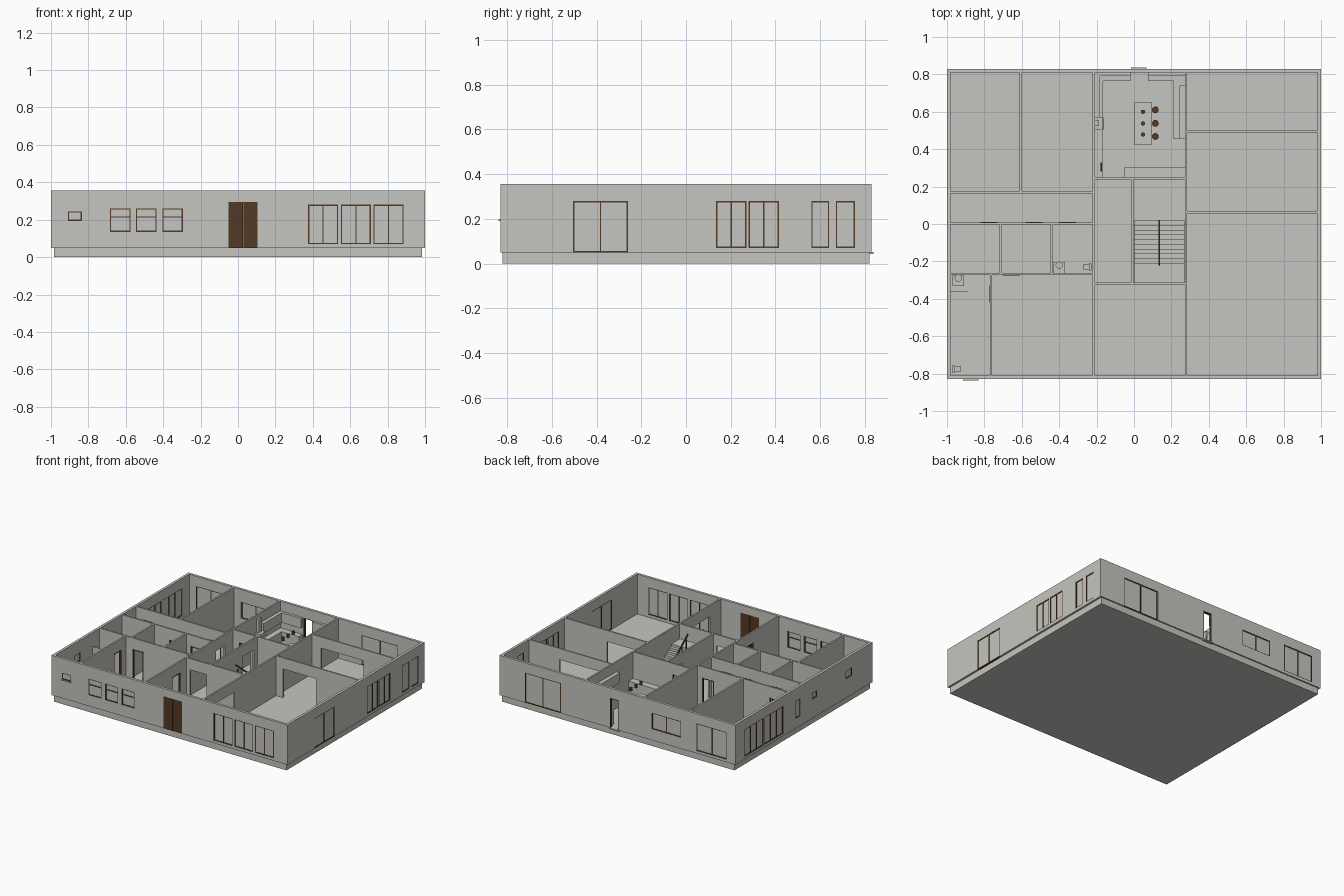
import bpy, bmesh, math
from mathutils import Matrix, Vector

if "Cube" in bpy.data.objects:
    bpy.data.objects.remove(bpy.data.objects["Cube"])


def material(name, rgb):
    m = bpy.data.materials.new(name)
    m.diffuse_color = (*rgb, 1)
    m.use_nodes = True
    m.node_tree.nodes["Principled BSDF"].inputs["Base Color"].default_value = m.diffuse_color
    return m


GREY = material("plaster_grey", (0.56, 0.56, 0.525))
BROWN = material("dark_wood", (0.085, 0.042, 0.018))
FLOOR, TOP, T = 0.05, 0.355, 0.02


def finish(name, bm, mat):
    me = bpy.data.meshes.new(name)
    bm.to_mesh(me)
    bm.free()
    ob = bpy.data.objects.new(name, me)
    me.materials.append(mat)
    bpy.context.collection.objects.link(ob)
    return ob


def add_box(bm, x0, x1, y0, y1, z0, z1):
    c = Vector(((x0 + x1) / 2, (y0 + y1) / 2, (z0 + z1) / 2))
    s = Matrix.Diagonal((abs(x1 - x0), abs(y1 - y0), abs(z1 - z0), 1))
    bmesh.ops.create_cube(bm, size=1, matrix=Matrix.Translation(c) @ s)


def boxes(name, mat, *items):
    bm = bmesh.new()
    for b in items:
        add_box(bm, *b)
    return finish(name, bm, mat)


def cylinder(name, mat, x, y, z0, z1, r, n=16):
    bm = bmesh.new()
    bmesh.ops.create_cone(bm, cap_ends=True, segments=n, radius1=r, radius2=r, depth=z1 - z0,
                          matrix=Matrix.Translation((x, y, (z0 + z1) / 2)))
    return finish(name, bm, mat)


def span(axis, pos, t, a, b, z0, z1):
    """Box running along an axis, centred on pos across it."""
    if axis == 'x':
        return (a, b, pos - t / 2, pos + t / 2, z0, z1)
    return (pos - t / 2, pos + t / 2, a, b, z0, z1)


def wall(name, axis, pos, a, b, t, holes=()):
    """Wall with rectangular holes (start, end, bottom, top)."""
    parts, at = [], a
    for s, e, z0, z1 in sorted(holes):
        parts.append((at, s, FLOOR, TOP))
        if z0 > FLOOR:
            parts.append((s, e, FLOOR, z0))
        parts.append((s, e, z1, TOP))
        at = e
    parts.append((at, b, FLOOR, TOP))
    boxes(name, GREY, *[span(axis, pos, t, *p) for p in parts])


def window(name, axis, pos, hole, mullions=1, transom=None):
    """Wooden frame bars around a plain recessed pane."""
    s, e, z0, z1 = hole
    w = 0.006
    boxes(name + "_pane", GREY, span(axis, pos, 0.01, s, e, z0, z1))
    xs = [s + (e - s - w) * i / (mullions + 1) for i in range(mullions + 2)]
    bars = [(x, x + w, z0, z1) for x in xs]
    bars += [(s, e, z0, z0 + w), (s, e, z1 - w, z1)]
    if transom:
        bars.append((s, e, transom - w / 2, transom + w / 2))
    boxes(name + "_frame", BROWN, *[span(axis, pos, 0.018, *b) for b in bars])


# foundation slab with the floor on top
boxes("foundation", GREY, (-0.985, 0.985, -0.82, 0.82, 0, FLOOR))

# outer walls: (hole, mullions, transom)
outer = {
    "front": ('x', -0.82, -1, 1, [
        ((-0.91, -0.835, 0.195, 0.245), 0, None),
        ((-0.685, -0.575, 0.135, 0.26), 0, 0.215),
        ((-0.545, -0.435, 0.135, 0.26), 0, 0.215),
        ((-0.405, -0.295, 0.135, 0.26), 0, 0.215),
        ((0.375, 0.535, 0.07, 0.28), 1, None),
        ((0.55, 0.71, 0.07, 0.28), 1, None),
        ((0.725, 0.885, 0.07, 0.28), 1, None)], (-0.05, 0.105, FLOOR, 0.295)),
    "back": ('x', 0.82, -1, 1, [
        ((-0.925, -0.67, 0.07, 0.28), 1, None),
        ((-0.54, -0.29, 0.135, 0.26), 1, None),
        ((0.48, 0.785, FLOOR, 0.28), 1, None)], (-0.01, 0.065, FLOOR, 0.28)),
    "right": ('y', 0.99, -0.81, 0.81, [
        ((-0.505, -0.26, FLOOR, 0.28), 1, None),
        ((0.135, 0.27, 0.07, 0.28), 1, None),
        ((0.28, 0.415, 0.07, 0.28), 1, None),
        ((0.56, 0.64, 0.07, 0.28), 0, None),
        ((0.67, 0.755, 0.07, 0.28), 0, None)], None),
    "left": ('y', -0.99, -0.81, 0.81, [
        ((0.25, 0.475, 0.07, 0.28), 2, None),
        ((0.49, 0.72, 0.07, 0.28), 2, None),
        ((0.05, 0.1, 0.125, 0.26), 0, None),
        ((-0.16, -0.10, 0.195, 0.245), 0, None),
        ((-0.58, -0.505, 0.195, 0.26), 0, None)], None),
}
for side, (axis, pos, a, b, wins, door) in outer.items():
    wall(side + "_wall", axis, pos, a, b, T, [w[0] for w in wins] + ([door] if door else []))
    for i, (hole, mull, tr) in enumerate(wins):
        window(f"{side}_window_{i + 1}", axis, pos, hole, mull, tr)

# front double door, back door frame, sills and step
boxes("front_door", BROWN, (-0.05, 0.027, -0.83, -0.812, FLOOR, 0.295),
      (0.0285, 0.105, -0.83, -0.812, FLOOR, 0.295))
boxes("back_door_frame", BROWN, (-0.01, -0.004, 0.812, 0.829, FLOOR, 0.28),
      (0.059, 0.065, 0.812, 0.829, FLOOR, 0.28), (-0.01, 0.065, 0.812, 0.829, 0.274, 0.28))
boxes("back_door_step", GREY, (-0.015, 0.068, 0.80, 0.838, 0.043, 0.052))
boxes("window_sills", GREY, (-0.915, -0.832, -0.838, -0.82, 0.19, 0.196),
      (-1.0, -0.99, -0.165, -0.095, 0.19, 0.196), (-1.0, -0.99, -0.585, -0.5, 0.19, 0.196))

# inner walls: axis, position, start, end, door spans (framed), open spans (unframed)
inner = [
    ("bedroom_divider", 'y', -0.605, 0.17, 0.81, [], []),
    ("bedroom_wall", 'x', 0.17, -0.98, -0.215, [(-0.93, -0.83), (-0.36, -0.26)], []),
    ("bath_corridor_wall", 'x', 0.003, -0.98, -0.215, [(-0.82, -0.73), (-0.58, -0.49), (-0.4, -0.31)], []),
    ("closet_divider", 'y', -0.713, -0.265, 0.003, [], []),
    ("bath_divider", 'y', -0.44, -0.265, 0.003, [], []),
    ("study_wall", 'x', -0.268, -0.98, -0.215, [(-0.7, -0.61)], []),
    ("bath_side_wall", 'y', -0.765, -0.81, -0.268, [(-0.42, -0.33)], []),
    ("left_hall_wall", 'y', -0.215, -0.81, 0.81, [(-0.5, -0.4)], [(0.03, 0.14)]),
    ("kitchen_wall", 'x', 0.245, -0.215, 0.275, [(-0.16, -0.06)], []),
    ("stair_wall", 'y', -0.01, -0.32, 0.245, [], [(0.06, 0.2)]),
    ("foyer_wall", 'x', -0.318, -0.215, 0.275, [], [(-0.18, -0.04)]),
    ("right_hall_wall", 'y', 0.278, -0.81, 0.81, [], [(-0.68, -0.45)]),
    ("dining_wall", 'x', 0.495, 0.278, 0.98, [], [(0.36, 0.72)]),
    ("living_wall", 'x', 0.063, 0.278, 0.98, [], [(0.34, 0.62)]),
]
DT = 0.27
for name, axis, pos, a, b, doors, opens in inner:
    wall(name, axis, pos, a, b, 0.012, [(s, e, FLOOR, DT) for s, e in doors + opens])
    for i, (s, e) in enumerate(doors):
        bars = [(s, s + 0.006, FLOOR, DT), (e - 0.006, e, FLOOR, DT), (s, e, DT - 0.006, DT)]
        boxes(f"{name}_door_frame_{i + 1}", BROWN, *[span(axis, pos, 0.014, *q) for q in bars])

# staircase climbing towards the front, with landing and middle handrail
RISE, RUN, N = 0.019, 0.0255, 10
steps = [(0.0, 0.27, 0.02 - (i + 1) * RUN, 0.02 - i * RUN, FLOOR, FLOOR + (i + 1) * RISE) for i in range(N)]
boxes("staircase", GREY, *steps, (0.0, 0.27, -0.312, 0.02 - N * RUN, FLOOR, FLOOR + N * RISE))
bm = bmesh.new()
slope = math.atan2(N * RISE, 0.24)
rail = Matrix.Translation((0.135, -0.1, 0.255)) @ Matrix.Rotation(-slope, 4, 'X')
bmesh.ops.create_cube(bm, size=1, matrix=rail @ Matrix.Diagonal((0.008, 0.3, 0.01, 1)))
for i in range(0, N, 2):
    y, z = 0.02 - (i + 0.5) * RUN, FLOOR + (i + 1) * RISE
    add_box(bm, 0.132, 0.138, y - 0.003, y + 0.003, z, z + 0.09)
finish("stair_rail", bm, BROWN)

# kitchen counters with worktops and wall cabinets
counters = {"left_counter": (-0.209, -0.165, 0.25, 0.81),
            "back_left_counter": (-0.165, -0.02, 0.765, 0.81),
            "back_right_counter": (0.075, 0.272, 0.765, 0.81),
            "right_counter": (0.21, 0.272, 0.455, 0.765),
            "near_counter": (-0.05, 0.272, 0.251, 0.305)}
for name, (x0, x1, y0, y1) in counters.items():
    boxes(name, GREY, (x0, x1, y0, y1, FLOOR, 0.15))
boxes("wall_cabinets", GREY, (-0.209, -0.183, 0.57, 0.81, 0.205, 0.28),
      (-0.183, -0.02, 0.79, 0.81, 0.205, 0.28), (0.075, 0.272, 0.79, 0.81, 0.205, 0.28),
      (0.242, 0.272, 0.455, 0.74, 0.205, 0.28))
boxes("cooker_hood", GREY, (-0.209, -0.165, 0.505, 0.57, 0.20, 0.225),
      (-0.209, -0.19, 0.525, 0.555, 0.225, 0.33))
boxes("wood_cabinet_fronts", BROWN, (-0.172, -0.163, 0.505, 0.57, 0.07, 0.14),
      (-0.18, -0.172, 0.28, 0.33, 0.15, 0.2))

# island, stools and hanging lamps
boxes("island", GREY, (0.01, 0.085, 0.44, 0.635, FLOOR, 0.143), (0.0, 0.095, 0.425, 0.65, 0.143, 0.152))
for i, y in enumerate((0.468, 0.538, 0.61)):
    cylinder(f"stool_seat_{i + 1}", BROWN, 0.114, y, 0.118, 0.126, 0.018)
    cylinder(f"stool_leg_{i + 1}", BROWN, 0.114, y, 0.054, 0.118, 0.004, 8)
    cylinder(f"stool_foot_{i + 1}", BROWN, 0.114, y, FLOOR, 0.054, 0.014)
    cylinder(f"lamp_{i + 1}", BROWN, 0.048, y + 0.01 * (1 - i), 0.25, 0.275, 0.011)

# bathroom fittings
for i, (x, y) in enumerate(((-0.4, -0.23), (-0.94, -0.3))):
    boxes(f"washstand_{i + 1}", GREY, (x - 0.03, x + 0.03, y - 0.032, y + 0.025, FLOOR, 0.135))
    cylinder(f"basin_{i + 1}", GREY, x, y + 0.01, 0.135, 0.148, 0.019, 20)
for i, (x, y, s) in enumerate(((-0.25, -0.23, -1), (-0.95, -0.775, 1))):
    boxes(f"toilet_{i + 1}", GREY, (x - 0.024, x + 0.024, y - 0.014, y + 0.014, FLOOR, 0.095),
          (x - s * 0.024, x - s * 0.01, y - 0.018, y + 0.018, FLOOR, 0.135))
boxes("shower_screen", GREY, (-0.98, -0.89, -0.364, -0.36, FLOOR, 0.25))
